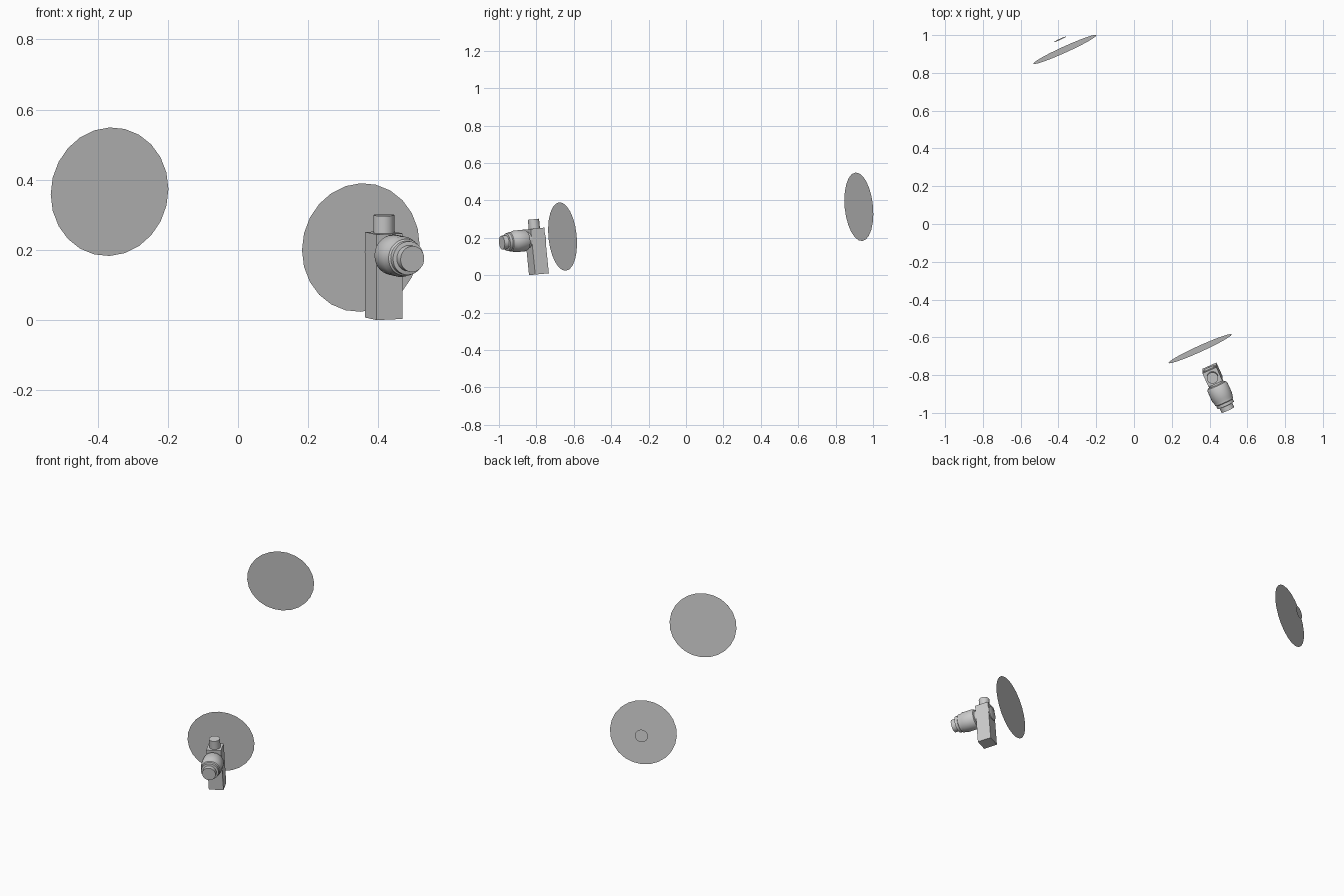
import bpy, bmesh, math
from mathutils import Matrix, Vector

if "Cube" in bpy.data.objects:
    bpy.data.objects.remove(bpy.data.objects["Cube"])

# Tilted frame: local +y runs along the beam, local z is up
FRAME = (Matrix.Translation((0.4156, -0.805, 0.192))
         @ Matrix.Rotation(math.radians(5.7), 4, 'X')
         @ Matrix.Rotation(math.radians(24.3), 4, 'Z'))


def finish(name, bm, smooth=True):
    bmesh.ops.recalc_face_normals(bm, faces=bm.faces)
    mesh = bpy.data.meshes.new(name)
    bm.to_mesh(mesh)
    bm.free()
    obj = bpy.data.objects.new(name, mesh)
    bpy.context.collection.objects.link(obj)
    obj.matrix_world = FRAME
    if smooth:
        bpy.ops.object.select_all(action='DESELECT')
        obj.select_set(True)
        bpy.context.view_layer.objects.active = obj
        bpy.ops.object.shade_smooth_by_angle(angle=math.radians(35))
    return obj


def lathe(name, profile, sides=32):
    """Closed solid turned around the beam axis from (radius, y) points."""
    bm = bmesh.new()
    rings = []
    for r, y in profile:
        rings.append([bm.verts.new((r * math.cos(2 * math.pi * i / sides), y,
                                    r * math.sin(2 * math.pi * i / sides)))
                      for i in range(sides)])
    for a, b in zip(rings, rings[1:]):
        for i in range(sides):
            j = (i + 1) % sides
            bm.faces.new((a[i], a[j], b[j], b[i]))
    bm.faces.new(rings[0])
    bm.faces.new(rings[-1])
    return finish(name, bm)


def disc(name, radius, centre):
    """Single flat plate facing along the beam, at a world position."""
    bm = bmesh.new()
    bmesh.ops.create_circle(bm, cap_ends=True, segments=24, radius=radius,
                            matrix=Matrix.Rotation(math.radians(90), 4, 'X'))
    obj = finish(name, bm, smooth=False)
    obj.matrix_world = Matrix.Translation(Vector(centre) - FRAME.translation) @ FRAME


# Upright housing
bm = bmesh.new()
bmesh.ops.create_cube(bm, size=1, matrix=Matrix.Translation((0, 0, -0.065))
                      @ Matrix.Diagonal((0.081, 0.08, 0.245, 1)))
finish("housing", bm, smooth=False)

# Round knob on top of the housing
bm = bmesh.new()
bmesh.ops.create_cone(bm, cap_ends=True, segments=32, radius1=0.03, radius2=0.03,
                      depth=0.06, matrix=Matrix.Translation((0, 0, 0.078)))
finish("top_knob", bm)

# Stepped eyepiece barrel at the front
lathe("eyepiece", [(0.042, -0.035), (0.042, -0.05), (0.052, -0.054), (0.058, -0.064),
                   (0.058, -0.125), (0.053, -0.138), (0.053, -0.15), (0.048, -0.154),
                   (0.048, -0.17), (0.037, -0.172), (0.037, -0.198)])

# Shallow lens on the beam side
lathe("lens", [(0.04, 0.035), (0.04, 0.044), (0.03, 0.048), (0.015, 0.05), (0.004, 0.0505)])

# Beam plates: near, far and the small one behind the far plate
disc("near_plate", 0.184, (0.35, -0.66, 0.207))
disc("far_plate", 0.184, (-0.366, 0.924, 0.366))
disc("small_plate", 0.036, (-0.391, 0.978, 0.371))
